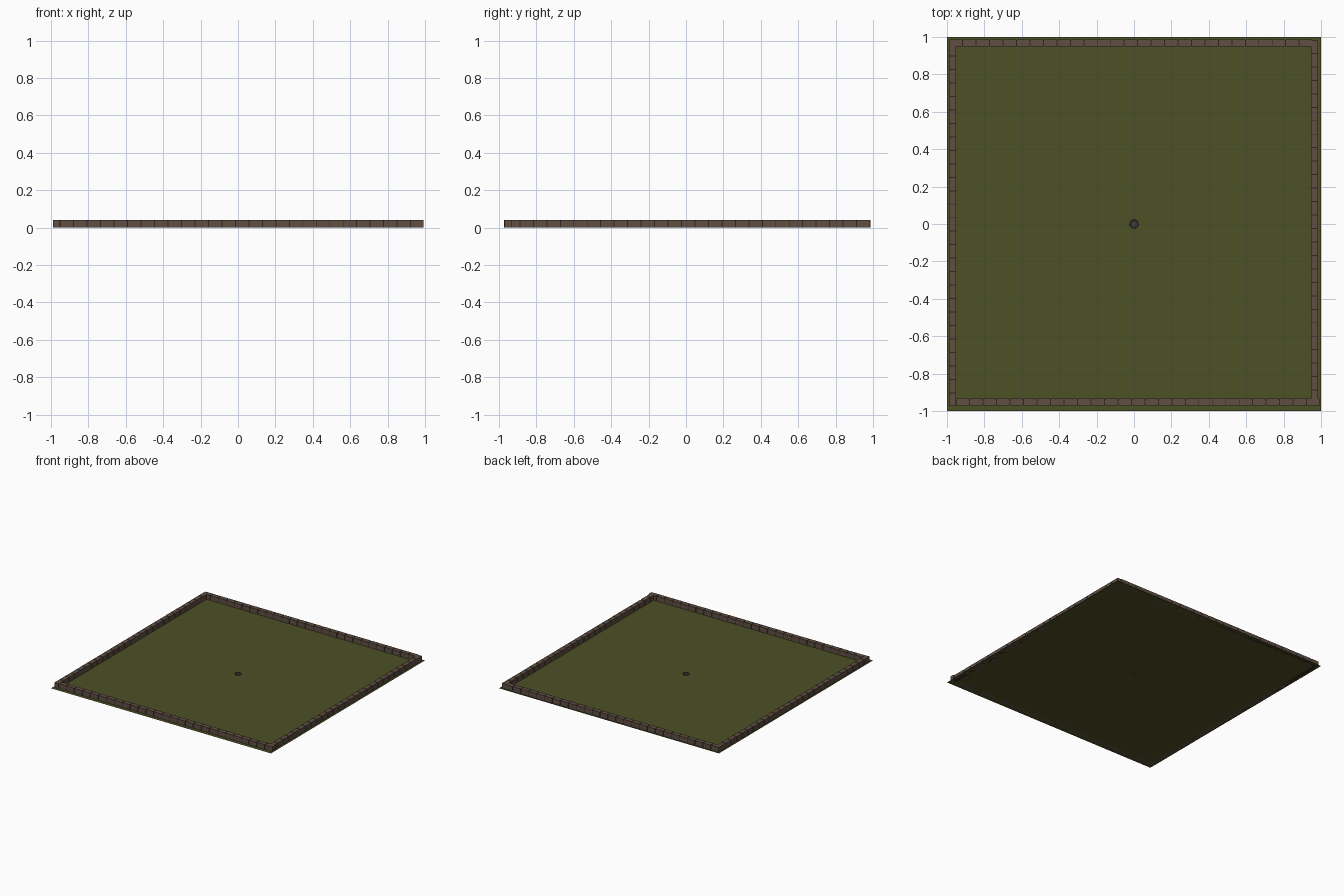
import bpy, bmesh, math
from mathutils import Matrix, Vector

if "Cube" in bpy.data.objects:
    bpy.data.objects.remove(bpy.data.objects["Cube"])


def material(name, rgb):
    m = bpy.data.materials.new(name)
    m.diffuse_color = (*rgb, 1)
    m.use_nodes = True
    m.node_tree.nodes["Principled BSDF"].inputs["Base Color"].default_value = m.diffuse_color
    return m


GRASS = material("grass green", (0.075, 0.082, 0.018))
BRICK = material("brick brown", (0.115, 0.076, 0.056))
MORTAR = material("dark mortar", (0.030, 0.020, 0.015))
STONE = material("stone grey", (0.105, 0.092, 0.088))
ASH = material("ash", (0.05, 0.045, 0.042))


def finish(bm, name, mat):
    me = bpy.data.meshes.new(name)
    bm.to_mesh(me)
    bm.free()
    me.materials.append(mat)
    ob = bpy.data.objects.new(name, me)
    bpy.context.collection.objects.link(ob)
    return ob


def add_box(bm, lo, hi):
    lo, hi = Vector(lo), Vector(hi)
    mat = Matrix.Translation((lo + hi) / 2) @ Matrix.Diagonal((*(hi - lo), 1))
    bmesh.ops.create_cube(bm, size=1, matrix=mat)


# ground sheet
bm = bmesh.new()
bmesh.ops.create_grid(bm, x_segments=1, y_segments=1, size=1)
finish(bm, "grass_ground", GRASS)

COUNT, H, GAP, INSET = 27, 0.04, 0.005, 0.003


# one wall: separate bricks around a slightly thinner mortar core
def wall(name, axis, start, end, low, high):
    bricks, core = bmesh.new(), bmesh.new()

    def box(bm, a0, a1, b0, b1, z1):
        if axis == 'x':
            add_box(bm, (a0, b0, 0), (a1, b1, z1))
        else:
            add_box(bm, (b0, a0, 0), (b1, a1, z1))

    step = (end - start) / COUNT
    for i in range(COUNT):
        a = start + i * step
        box(bricks, a + GAP / 2, a + step - GAP / 2, low, high, H)
    box(core, start + GAP, end - GAP, low + INSET, high - INSET, H - INSET)
    finish(bricks, name + "_bricks", BRICK)
    finish(core, name + "_mortar", MORTAR)


wall("front_wall", 'x', -0.951, 0.995, -0.970, -0.933)
wall("back_wall", 'x', -0.988, 0.955, 0.949, 0.986)
wall("left_wall", 'y', -0.975, 0.970, -0.988, -0.951)
wall("right_wall", 'y', -0.960, 0.984, 0.947, 0.984)

# small fire ring in the middle
bm = bmesh.new()
for i in range(8):
    a = math.tau * i / 8
    m = (Matrix.Translation((0.022 * math.cos(a), 0.022 * math.sin(a), 0.006))
         @ Matrix.Rotation(a, 4, 'Z') @ Matrix.Diagonal((0.007, 0.008, 0.006, 1)))
    bmesh.ops.create_icosphere(bm, subdivisions=1, radius=1, matrix=m)
finish(bm, "ring_stones", STONE)

bm = bmesh.new()
bmesh.ops.create_cone(bm, cap_ends=True, segments=8, radius1=0.02, radius2=0.017,
                      depth=0.004, matrix=Matrix.Translation((0, 0, 0.002)))
finish(bm, "ash_bed", ASH)
